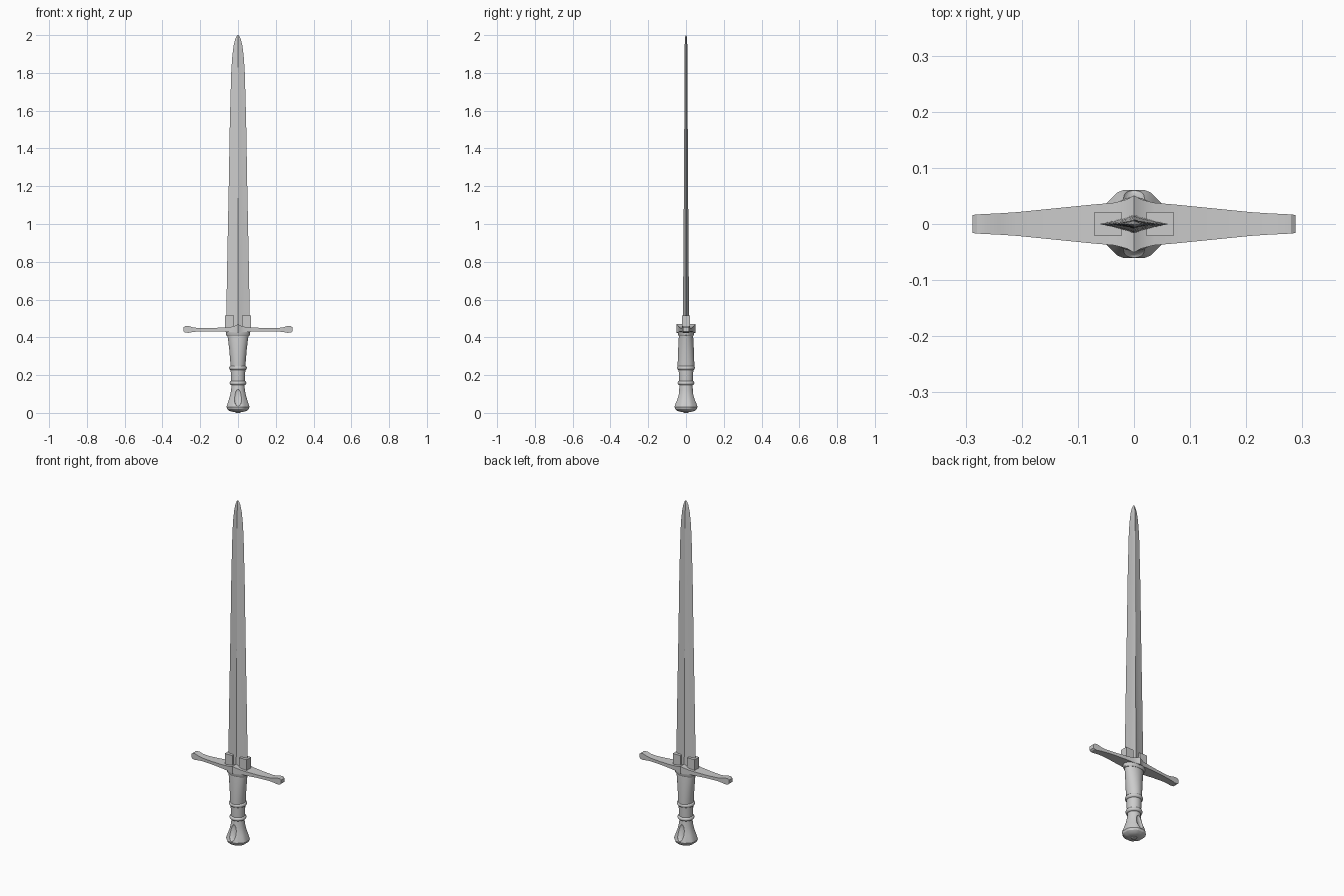
import bpy, bmesh, math

if "Cube" in bpy.data.objects:
    bpy.data.objects.remove(bpy.data.objects["Cube"])


def loft(name, rings, smooth=None):
    """Skin a list of equal-length point rings and cap both ends."""
    bm = bmesh.new()
    vs = [[bm.verts.new(p) for p in r] for r in rings]
    n = len(rings[0])
    for a, b in zip(vs, vs[1:]):
        for i in range(n):
            j = (i + 1) % n
            bm.faces.new((a[i], a[j], b[j], b[i]))
    bm.faces.new(vs[0])
    bm.faces.new(vs[-1])
    bmesh.ops.recalc_face_normals(bm, faces=bm.faces)
    me = bpy.data.meshes.new(name)
    bm.to_mesh(me)
    bm.free()
    ob = bpy.data.objects.new(name, me)
    bpy.context.collection.objects.link(ob)
    if smooth:
        bpy.ops.object.select_all(action='DESELECT')
        ob.select_set(True)
        bpy.context.view_layer.objects.active = ob
        bpy.ops.object.shade_smooth_by_angle(angle=math.radians(smooth))
    return ob


def oval(rx, ry, z, n=32):
    return [(rx * math.cos(2 * math.pi * (i + .5) / n),
             ry * math.sin(2 * math.pi * (i + .5) / n), z) for i in range(n)]


def box(name, x0, x1, y0, y1, z0, z1):
    return loft(name, [[(x0, y0, z), (x1, y0, z), (x1, y1, z), (x0, y1, z)] for z in (z0, z1)])


# Blade: hollow-ground diamond section, rounded taper at the tip
def blade_ring(z, w, t):
    half = [(w, 0), (.55 * w, .38 * t), (.2 * w, .72 * t), (0, t), (-.2 * w, .72 * t), (-.55 * w, .38 * t)]
    return [(x, y, z) for x, y in half] + [(-x, -y, z) for x, y in half]


loft("blade", [blade_ring(*s) for s in [
    (.43, .064, .017), (.52, .062, .016), (.8, .057, .014), (1.2, .049, .011), (1.55, .043, .009),
    (1.8, .036, .008), (1.88, .031, .0075), (1.94, .024, .007), (1.975, .016, .006),
    (1.993, .008, .004), (2.0, .002, .001)]], 25)

# Cheek blocks clasping the blade base
for side, label in ((1, "right"), (-1, "left")):
    a, b = sorted((side * .022, side * .07))
    box("blade_cheek_" + label, a, b, -.021, .021, .44, .515)

# Crossguard: rectangular section swept along x, with a peaked centre and swollen ends
guard = [(0, .051, .424, .470), (.012, .044, .426, .462), (.035, .038, .428, .456), (.08, .034, .430, .452),
         (.15, .027, .432, .449), (.21, .021, .431, .449), (.24, .019, .428, .453),
         (.262, .018, .424, .460), (.28, .017, .425, .459), (.288, .016, .431, .453)]
full = [(-x, y, a, b) for x, y, a, b in guard[:0:-1]] + guard
loft("crossguard", [[(x, -y, a), (x, y, a), (x, y, b), (x, -y, b)] for x, y, a, b in full], 30)

# Collar under the guard and main grip
loft("grip_collar", [oval(*s) for s in [
    (.060, .039, .408), (.064, .042, .413), (.065, .043, .432)]], 35)
loft("upper_grip", [oval(*s) for s in [
    (.039, .044, .235), (.041, .044, .27), (.046, .042, .33), (.053, .039, .39), (.057, .037, .415)]], 35)
loft("lower_grip", [oval(*s) for s in [(.037, .037, .15), (.039, .039, .235)]], 35)

# Rounded ring bands on the grip
for name, z, r in (("upper_band", .238, .043), ("lower_band", .158, .040)):
    loft(name, [oval(r + d, r + d, z + h) for d, h in
                [(-.004, -.011), (.002, -.008), (.005, 0), (.002, .008), (-.004, .011)]], 50)

# Flared octagonal pommel with a scoop front and back
def pommel_ring(r, z):
    blend = min(1, max(0, (.13 - z) / .09))
    ring = []
    for i in range(32):
        a = 2 * math.pi * (i + .5) / 32
        d = (a + math.pi / 8) % (math.pi / 4) - math.pi / 8
        k = r * (1 + blend * (math.cos(math.pi / 16) / math.cos(d) - 1))
        ring.append((k * math.cos(a), k * math.sin(a), z))
    return ring


pommel = loft("pommel", [pommel_ring(*s) for s in [
    (.025, .005), (.046, .010), (.058, .020), (.062, .031), (.058, .045), (.050, .068),
    (.043, .09), (.037, .118), (.034, .15)]], 28)
for s in (1, -1):
    bpy.ops.mesh.primitive_uv_sphere_add(segments=24, ring_count=16, location=(0, s * .049, .080),
                                         rotation=(s * .25, 0, 0))
    cutter = bpy.context.object
    cutter.name = "scoop_cutter"
    cutter.scale = (.021, .012, .046)
    mod = pommel.modifiers.new("scoop", 'BOOLEAN')
    mod.operation, mod.object, mod.solver = 'DIFFERENCE', cutter, 'EXACT'
    bpy.context.view_layer.objects.active = pommel
    bpy.ops.object.modifier_apply(modifier=mod.name)
    bpy.data.objects.remove(cutter)

# Peened tang end at the very bottom
loft("tang_button", [oval(.012, .012, 0, 16), oval(.016, .016, .006, 16)])
